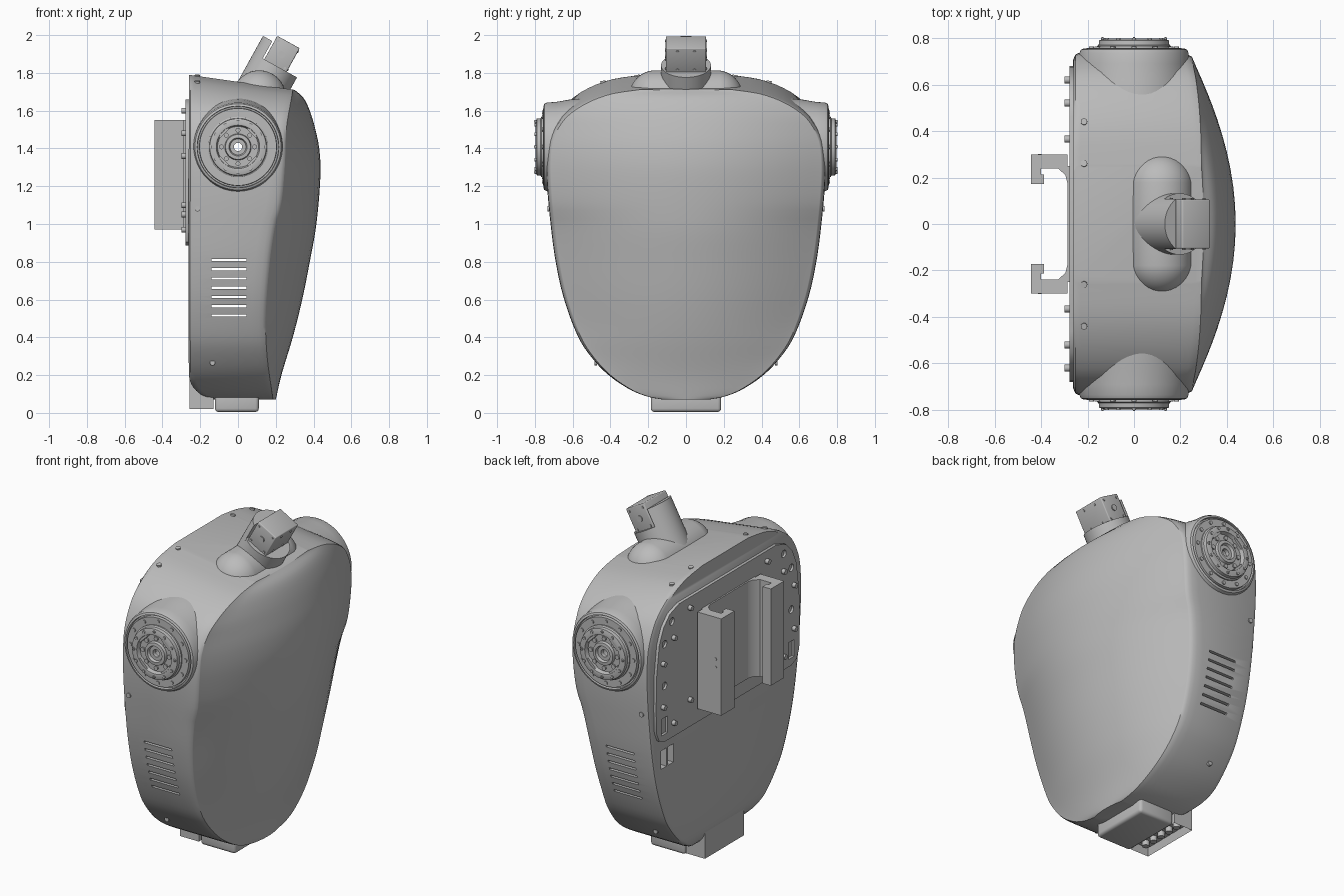
import bpy, bmesh, math
from mathutils import Matrix, Vector

if "Cube" in bpy.data.objects:
    bpy.data.objects.remove(bpy.data.objects["Cube"], do_unlink=True)

grey = bpy.data.materials.new("satin_grey")
grey.use_nodes = True
grey.diffuse_color = (0.5, 0.5, 0.5, 1)
grey.node_tree.nodes["Principled BSDF"].inputs["Base Color"].default_value = (0.5, 0.5, 0.5, 1)


def finish(name, bm, bevel=0, cutter=None, angle=35):
    """Turn a bmesh into a shaded object, optionally bevelled and cut."""
    bmesh.ops.recalc_face_normals(bm, faces=bm.faces)
    mesh = bpy.data.meshes.new(name)
    bm.to_mesh(mesh)
    bm.free()
    mesh.materials.append(grey)
    ob = bpy.data.objects.new(name, mesh)
    bpy.context.collection.objects.link(ob)
    bpy.ops.object.select_all(action="DESELECT")
    bpy.context.view_layer.objects.active = ob
    ob.select_set(True)
    if bevel:
        mod = ob.modifiers.new("bevel", "BEVEL")
        mod.width, mod.segments, mod.limit_method = bevel, 3, "ANGLE"
        bpy.ops.object.modifier_apply(modifier=mod.name)
    if cutter:
        mod = ob.modifiers.new("cut", "BOOLEAN")
        mod.object, mod.solver = cutter, "EXACT"
        bpy.ops.object.modifier_apply(modifier=mod.name)
        bpy.data.objects.remove(cutter, do_unlink=True)
    bpy.ops.object.shade_smooth_by_angle(angle=math.radians(angle))
    return ob


def add_box(bm, lo, hi, frame=Matrix()):
    lo, hi = Vector(lo), Vector(hi)
    size = Matrix.Diagonal((*(hi - lo), 1))
    bmesh.ops.create_cube(bm, size=1, matrix=frame @ Matrix.Translation((lo + hi) / 2) @ size)


def add_rod(bm, centre, radius, depth, axis, sides=16, frame=Matrix()):
    turn = Vector(axis).to_track_quat("Z", "Y").to_matrix().to_4x4()
    bmesh.ops.create_cone(bm, cap_ends=True, segments=sides, radius1=radius, radius2=radius,
                          depth=depth, matrix=frame @ Matrix.Translation(centre) @ turn)


def add_prism(bm, points, offset):
    face = bm.faces.new([bm.verts.new(p) for p in points])
    moved = bmesh.ops.extrude_face_region(bm, geom=[face])["geom"]
    bmesh.ops.translate(bm, vec=offset, verts=[g for g in moved if isinstance(g, bmesh.types.BMVert)])


def add_lathe(bm, profile, side, z, steps=64):
    """Closed (radius, y) profile turned around the y axis."""
    rings = [[bm.verts.new((r * math.cos(a), side * y, z + r * math.sin(a))) for r, y in profile]
             for a in (math.tau * i / steps for i in range(steps))]
    for i, ring in enumerate(rings):
        after = rings[(i + 1) % steps]
        for j in range(len(profile)):
            k = (j + 1) % len(profile)
            bm.faces.new((ring[j], ring[k], after[k], after[j]))


def curve(table, v):
    """Smooth interpolation through (position, value) pairs."""
    n = len(table) - 1
    i = max(k for k in range(n) if k == 0 or table[k][0] <= v)

    def slope(k):
        a, b = table[max(k - 1, 0)], table[min(k + 1, n)]
        return (b[1] - a[1]) / (b[0] - a[0])
    (x0, y0), (x1, y1) = table[i], table[i + 1]
    h = x1 - x0
    t = min(max((v - x0) / h, 0), 1)
    return (y0 * (1 + 2 * t) * (1 - t) ** 2 + slope(i) * h * t * (1 - t) ** 2
            + y1 * t * t * (3 - 2 * t) + slope(i + 1) * h * t * t * (t - 1))


WIDTH = [(.07, .12), (.085, .2), (.12, .29), (.2, .41), (.3, .505), (.4, .57), (.6, .645), (.8, .69),
         (1, .717), (1.2, .735), (1.35, .737), (1.45, .72), (1.55, .66), (1.6, .6), (1.65, .51),
         (1.69, .39), (1.71, .25)]
RIM = [(.07, .185), (.3, .15), (.5, .14), (.8, .16), (1, .19), (1.1, .22), (1.3, .24), (1.5, .25), (1.71, .29)]
FRONT = [(.07, .2), (.2, .23), (.4, .29), (.6, .34), (.8, .38), (1, .415), (1.27, .437), (1.4, .43),
         (1.5, .41), (1.6, .38), (1.67, .345), (1.71, .3)]
BACK = [(.07, -.14), (.1, -.2), (.14, -.24), (.2, -.26), (1.71, -.26)]
SHOULDER_Z = 1.408

# Torso shell: stacked cross sections with a flat back and a domed chest
bm = bmesh.new()
rows, previous = 56, None
for i in range(rows + 1):
    v = .07 + 1.64 * (1 - math.cos(math.pi * i / rows)) / 2
    w, rim, front, back = (curve(t, v) for t in (WIDTH, RIM, FRONT, BACK))
    half = [(back, w - .03), (back + .009, w - .009), (back + .03, w), (rim - .07, w),
            (rim - .03, w * .996), (rim - .01, w * .988)]
    for k in range(15):
        s = .975 * math.cos(math.pi / 2 * k / 14)
        half.append((rim + (front - rim) * (1 - s * s) ** 1.1, w * s))
    loop = half + [(x, -y) for x, y in half[-2::-1]]
    lift = max(0, (v - 1.2) / .51)
    lift = lift * lift * (3 - 2 * lift) * .08
    ring = [bm.verts.new((x, y, v + lift * max(0, .3 - x) / .56)) for x, y in loop]
    if previous:
        for a in range(len(ring)):
            b = (a + 1) % len(ring)
            bm.faces.new((previous[a], previous[b], ring[b], ring[a]))
    else:
        bm.faces.new(ring)
    previous = ring
bm.faces.new(previous)

# Through-cut vents, shoulder bores and rear ports
cut = bmesh.new()
for i in range(7):
    z = .515 + i * .049
    add_box(cut, (-.14, -1, z - .006), (.045, 1, z + .006))
add_rod(cut, (0, 0, SHOULDER_Z), .03, 3, (0, 1, 0), 24)
for y in (.52, .585):
    add_box(cut, (-.3, y - .025, .72), (-.2, y + .025, .83))
cutter = finish("shell_cutter", cut)
cutter.hide_render = True
finish("torso_shell", bm, cutter=cutter, angle=40)

# Shoulders: flared collar, joint dial and screws
for side, label in ((1, "left"), (-1, "right")):
    bm = bmesh.new()
    add_lathe(bm, [(.03, .5), (.262, .5), (.25, .62), (.238, .69), (.235, .735), (.228, .75), (.216, .755),
                   (.214, .735), (.206, .735), (.204, .757), (.03, .757)], side, SHOULDER_Z)
    finish(label + "_shoulder_collar", bm)
    bm = bmesh.new()
    add_lathe(bm, [(.022, .75), (.16, .75), (.16, .765), (.152, .77), (.15, .79), (.125, .797), (.115, .795),
                   (.108, .772), (.07, .772), (.066, .788), (.048, .79), (.042, .775), (.022, .775)],
              side, SHOULDER_Z)
    for count, radius, size, y in ((12, .183, .011, .757), (12, .134, .009, .795), (8, .088, .013, .774)):
        for i in range(count):
            a = math.tau * i / count
            spot = (radius * math.cos(a), side * y, SHOULDER_Z + radius * math.sin(a))
            add_rod(bm, spot, size, .012, (0, 1, 0), 12)
    for i in range(4):
        a = math.tau * (i + .5) / 4
        frame = Matrix.Translation((0, 0, SHOULDER_Z)) @ Matrix.Rotation(a, 4, "Y")
        add_box(bm, (.1, side * .78 - .012, -.035), (.124, side * .78 + .012, .035), frame)
    for dx, dz in ((.18, 0), (-.18, 0), (0, .18), (0, -.18)):
        add_rod(bm, (dx * .75, side * .78, SHOULDER_Z + dz * .75), .004, .05, (0, 1, 0), 8)
    finish(label + "_shoulder_dial", bm)

# Back plate with port openings and bolt holes
half = [(.46, 1.66), (.55, 1.63), (.61, 1.57), (.65, 1.48), (.675, 1.3), (.68, 1.1), (.675, .96),
        (.65, .905), (.6, .885)]
outline = half + [(-y, z) for y, z in reversed(half)]
bm, cut = bmesh.new(), bmesh.new()
add_prism(bm, [(-.255, y, z) for y, z in outline], (-.023, 0, 0))
for side in (1, -1):
    add_box(cut, (-.4, side * .6 - .028, .93), (-.263, side * .6 + .028, 1.03))
    for y, z in ((.6, 1.47), (.6, 1.22), (.53, 1.58)):
        add_rod(cut, (-.3, side * y, z), .022, .07, (1, 0, 0), 20)
cutter = finish("plate_cutter", cut)
cutter.hide_render = True
finish("back_plate", bm, cutter=cutter)

# Screws on the plate, flanks and upper shell
bm = bmesh.new()
for side in (1, -1):
    for y, z in ((.62, 1.36), (.62, 1.1), (.52, 1.48), (.52, .97), (.365, 1.6), (.365, 1.05)):
        add_rod(bm, (-.285, side * y, z), .015, .03, (1, 0, 0))
    for y, z in ((.26, 1.783), (.44, 1.752)):
        add_rod(bm, (-.215, side * y, z), .014, .012, (0, side * .2, 1))
    for x, y, z in ((-.135, .477, .265), (-.215, .726, 1.08)):
        add_rod(bm, (x, side * y, z), .014, .014, (0, 1, 0))
finish("shell_screws", bm)

# Rear mounting bracket with two hooked rails
half = [(-.285, .17), (-.295, .21), (-.325, .238), (-.4, .238), (-.4, .212), (-.387, .212), (-.387, .172),
        (-.442, .172), (-.442, .298), (-.285, .298)]
bm = bmesh.new()
for side in (1, -1):
    add_prism(bm, [(x, side * y, .97) for x, y in half], (0, 0, .58))
    for z in (1.25, 1.3):
        add_rod(bm, (-.405, side * .298, z), .008, .006, (0, 1, 0), 12)
add_box(bm, (-.287, -.25, .97), (-.27, .25, 1.55))
finish("rear_bracket", bm)

# Neck mound: a capsule lying across the top
bm = bmesh.new()
bmesh.ops.create_uvsphere(bm, u_segments=40, v_segments=24, radius=.142,
                          matrix=Matrix.Rotation(math.pi / 2, 4, "X"))
for vert in bm.verts:
    vert.co.y += .16 * ((vert.co.y > .001) - (vert.co.y < -.001))
bmesh.ops.translate(bm, vec=(.112, 0, 1.672), verts=bm.verts)
finish("neck_mound", bm)

# Tilted neck: round collar, taller rear shell and sensor block
tilt = Matrix.Translation((.1, 0, 1.665)) @ Matrix.Rotation(math.radians(29), 4, "Y")
bm = bmesh.new()
add_rod(bm, (0, 0, .095), .132, .21, (0, 0, 1), 48, tilt)
finish("neck_collar", bm)
bm = bmesh.new()
arc = [math.radians(125 + 110 * i / 20) for i in range(21)]
add_prism(bm, [tilt @ Vector((.132 * math.cos(a), .132 * math.sin(a), .1)) for a in arc],
          tilt.to_3x3() @ Vector((0, 0, .205)))
finish("neck_rear_shell", bm)
bm = bmesh.new()
add_box(bm, (-.066, -.106, .19), (.07, .106, .342), tilt)
finish("sensor_block", bm, bevel=.006)
bm = bmesh.new()
for side in (1, -1):
    add_rod(bm, (.002, side * .106, .267), .018, .012, (0, 1, 0), 20, tilt)
    for dx in (-.05, .05):
        for dz in (-.055, .055):
            add_rod(bm, (.002 + dx, side * .106, .267 + dz), .007, .01, (0, 1, 0), 10, tilt)
            add_rod(bm, (.07, side * .045, .267 + dz), .007, .008, (1, 0, 0), 10, tilt)
finish("sensor_screws", bm)

# Waist: closed foot block and an open socket behind it
bm = bmesh.new()
add_box(bm, (-.122, -.186, .005), (.11, .186, .12))
finish("waist_block", bm, bevel=.018)
bm = bmesh.new()
add_box(bm, (-.256, -.186, .02), (-.13, .186, .2))
bm.faces.ensure_lookup_table()
floor = min(bm.faces, key=lambda f: f.calc_center_median().z)
bmesh.ops.inset_region(bm, faces=[floor], thickness=.014)
bmesh.ops.translate(bm, vec=(0, 0, .045), verts=floor.verts)
for y in (-.13, -.065, 0, .065, .13):
    add_rod(bm, (-.193, y, .055), .02, .04, (0, 0, 1))
finish("waist_socket", bm)
